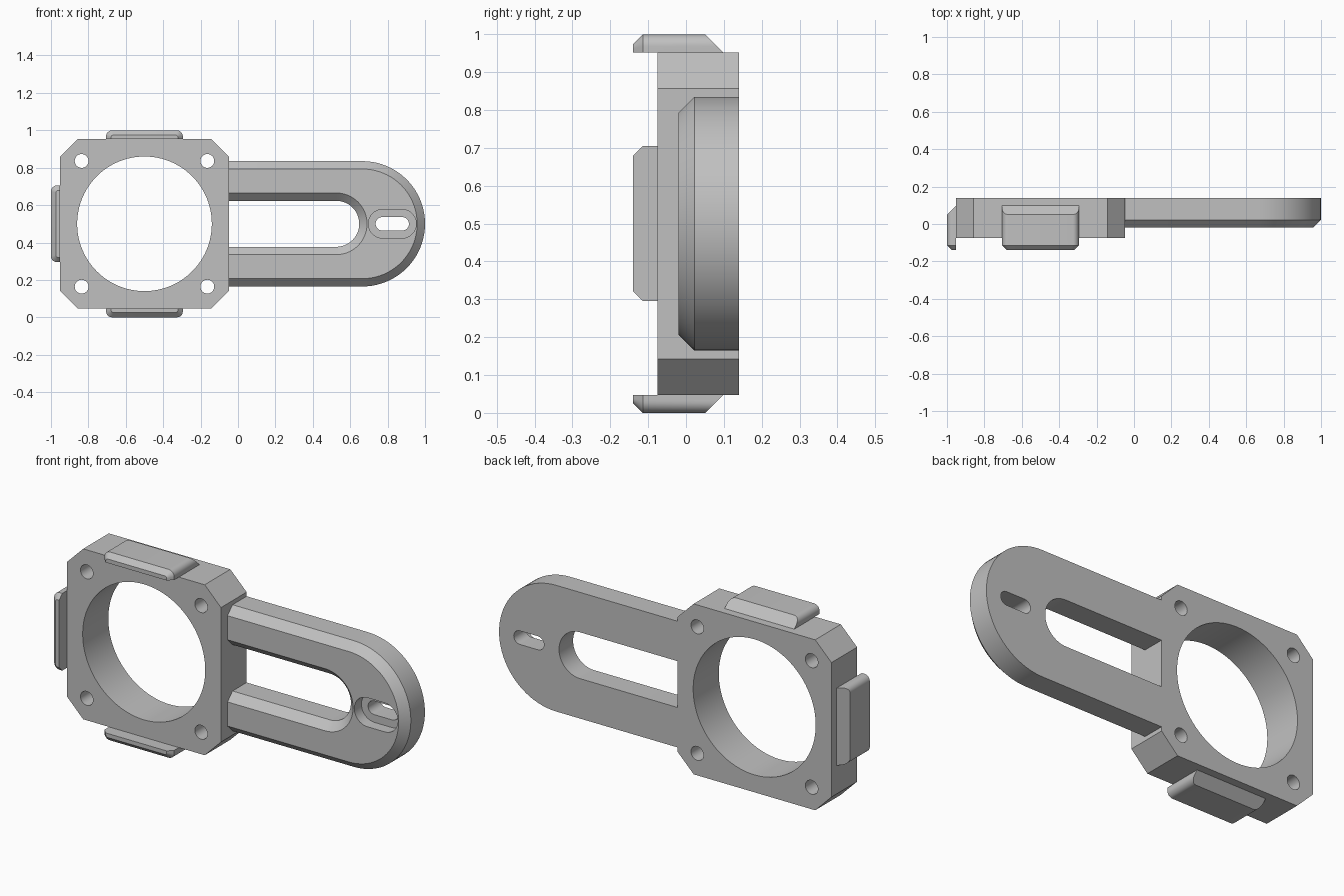
import bpy, bmesh, math

cube = bpy.data.objects.get("Cube")
if cube:
    bpy.data.objects.remove(cube, do_unlink=True)

grey = bpy.data.materials.new("plain_grey")
grey.use_nodes = True
grey.diffuse_color = (0.53, 0.53, 0.53, 1)
grey.node_tree.nodes["Principled BSDF"].inputs["Base Color"].default_value = (0.53, 0.53, 0.53, 1)

CX, MID = -0.5, 0.5          # centre of the square frame
BACK, ARM_FRONT = 0.14, -0.02
FRAME_RIGHT = -0.05


def arc(cx, cz, r, start, end, steps):
    return [(cx + r * math.cos(math.radians(start + (end - start) * i / steps)),
             cz + r * math.sin(math.radians(start + (end - start) * i / steps)))
            for i in range(steps + 1)]


def at(y, outline):
    return [(x, y, z) for x, z in outline]


def loft(name, rings):
    """Skin matching rings and cap both ends."""
    bm = bmesh.new()
    loops = [[bm.verts.new(p) for p in ring] for ring in rings]
    n = len(loops[0])
    for a, b in zip(loops, loops[1:]):
        for i in range(n):
            bm.faces.new((a[i], a[(i + 1) % n], b[(i + 1) % n], b[i]))
    bm.faces.new(loops[0])
    bm.faces.new(loops[-1])
    bmesh.ops.recalc_face_normals(bm, faces=bm.faces)
    mesh = bpy.data.meshes.new(name)
    bm.to_mesh(mesh)
    bm.free()
    mesh.materials.append(grey)
    obj = bpy.data.objects.new(name, mesh)
    bpy.context.collection.objects.link(obj)
    return obj


def activate(obj):
    bpy.ops.object.select_all(action='DESELECT')
    obj.select_set(True)
    bpy.context.view_layer.objects.active = obj


def cut(obj, cutter):
    cutter.hide_render = True
    mod = obj.modifiers.new("cut", 'BOOLEAN')
    mod.operation, mod.solver, mod.object = 'DIFFERENCE', 'EXACT', cutter
    activate(obj)
    bpy.ops.object.modifier_apply(modifier=mod.name)
    bpy.data.objects.remove(cutter, do_unlink=True)


def smooth(obj):
    activate(obj)
    bpy.ops.object.shade_smooth_by_angle(angle=math.radians(30))


def round_end(x0, cx, r):
    """Bar outline with a square left end and a round right end."""
    return [(x0, MID - r)] + arc(cx, MID, r, -90, 90, 40) + [(x0, MID + r)]


def stadium(x0, x1, r):
    return arc(x1 - r, MID, r, -90, 90, 20) + arc(x0 + r, MID, r, 90, 270, 20)


def circle(cx, cz, r, steps):
    return arc(cx, cz, r, 0, 360, steps)[:-1]


# Square frame with clipped corners
h, c = 0.4525, 0.357
octagon = [(c, -h), (h, -c), (h, c), (c, h), (-c, h), (-h, c), (-h, -c), (-c, -h)]
octagon = [(CX + x, MID + z) for x, z in octagon]
frame = loft("square_frame", [at(-0.075, octagon), at(BACK, octagon)])

# Large bore and four screw holes
bore = circle(CX, MID, 0.36, 96)
cut(frame, loft("bore_cutter", [at(-0.3, bore), at(0.3, bore)]))
for sx in (-1, 1):
    for sz in (-1, 1):
        hole = circle(CX + sx * 0.336, MID + sz * 0.336, 0.037, 32)
        cut(frame, loft("screw_cutter", [at(-0.3, hole), at(0.3, hole)]))
smooth(frame)

# Arm with a bevelled front edge
arm = loft("slotted_arm", [at(ARM_FRONT, round_end(FRAME_RIGHT, 0.665, 0.293)),
                           at(0.022, round_end(FRAME_RIGHT, 0.665, 0.335)),
                           at(BACK, round_end(FRAME_RIGHT, 0.665, 0.335))])

# Long window with a flared front edge
cut(arm, loft("window_cutter", [at(-0.03, round_end(-0.2, 0.525, 0.175)),
                                at(0.022, round_end(-0.2, 0.525, 0.123)),
                                at(0.3, round_end(-0.2, 0.525, 0.123))]))

# Small slot with a wider recess in front
for x0, x1, r, depth in ((0.697, 0.953, 0.077, 0.04), (0.736, 0.914, 0.036, 0.3)):
    slot = stadium(x0, x1, r)
    cut(arm, loft("slot_cutter", [at(-0.2, slot), at(depth, slot)]))
smooth(arm)


def tab_outline(inset, r):
    """Half-rounded tab section standing on the frame edge."""
    w, low, top = 0.205 - inset, h, 0.5 - inset
    return ([(w, low)] + arc(w - r, top - r, r, 0, 90, 8)
            + arc(r - w, top - r, r, 90, 180, 8) + [(-w, low)])


# Clip tabs on the top, left and bottom edges
for name, turn in (("top_tab", 0), ("left_tab", -90), ("bottom_tab", 180)):
    full = tab_outline(0, 0.032)
    tab = loft(name, [at(-0.14, tab_outline(0.026, 0.012)), at(-0.114, full),
                      [(x, 0.098 - (z - h), z) for x, z in full]])
    tab.location = (CX, 0, MID)
    tab.rotation_euler.y = math.radians(turn)
    smooth(tab)
